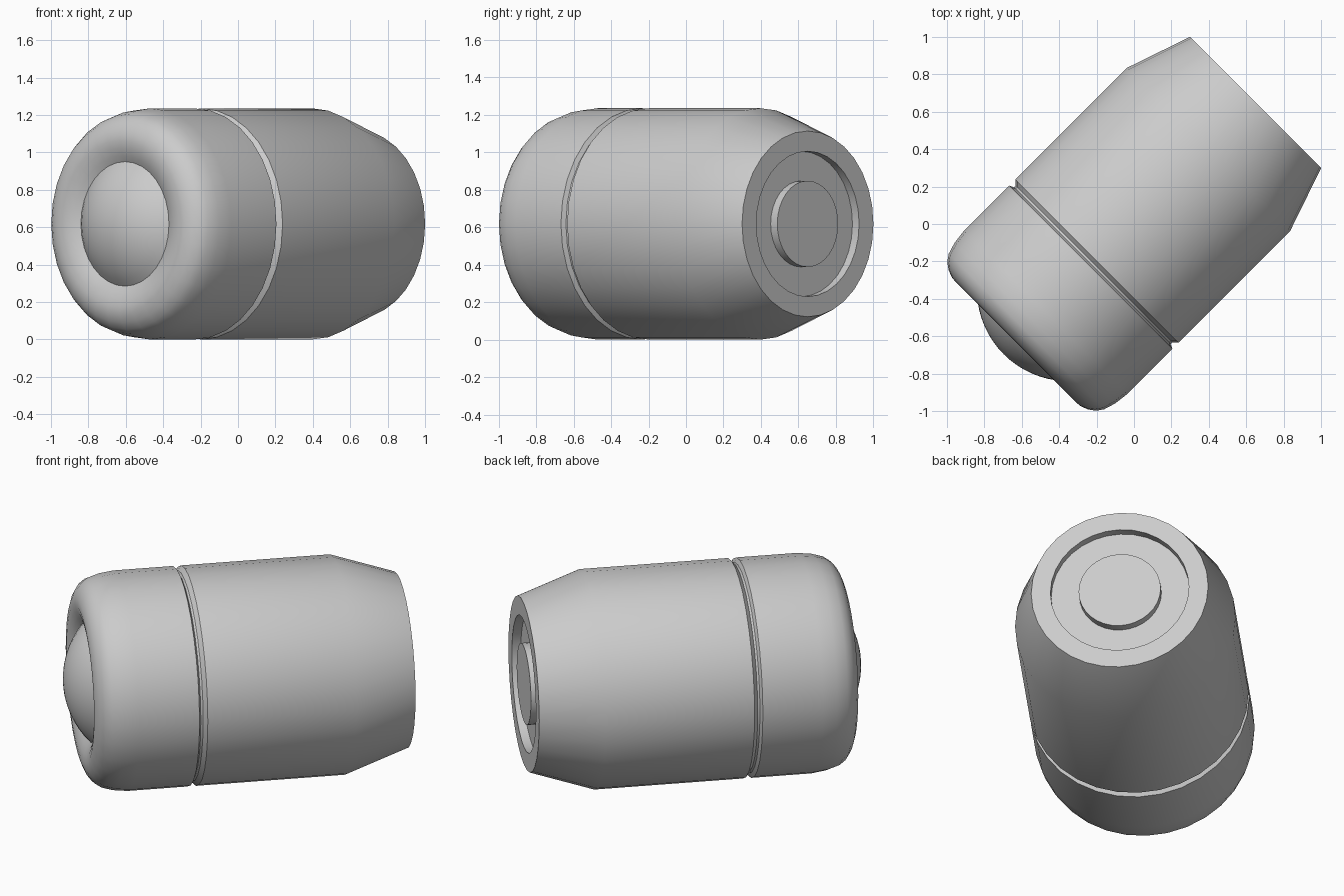
import bpy, bmesh, math
from mathutils import Vector

if "Cube" in bpy.data.objects:
    bpy.data.objects.remove(bpy.data.objects["Cube"])

SIDES = 32
RADIUS = 0.6175
AXIS = Vector((1, 1, 0)).normalized()      # barrel points from front-left to back-right
SIDE = Vector((1, -1, 0)).normalized()
UP = Vector((0, 0, 1))
CENTRE = Vector((0, 0, RADIUS))


def lathe(name, profile, angle=30):
    """Turn (distance along axis, radius) points around the barrel axis."""
    bm = bmesh.new()
    rings = []
    for t, r in profile:
        base = CENTRE + AXIS * t
        if r == 0:
            rings.append([bm.verts.new(base)] * SIDES)
            continue
        ring = []
        for i in range(SIDES):
            a = 2 * math.pi * i / SIDES
            ring.append(bm.verts.new(base + (SIDE * math.cos(a) + UP * math.sin(a)) * r))
        rings.append(ring)
    for a, b in zip(rings, rings[1:]):
        for i in range(SIDES):
            j = (i + 1) % SIDES
            corners = list(dict.fromkeys((a[i], a[j], b[j], b[i])))
            bm.faces.new(corners)
    bmesh.ops.recalc_face_normals(bm, faces=bm.faces)
    # make sure the outside faces away from the axis
    widest = max(bm.faces, key=lambda f: f.calc_area())
    c = widest.calc_center_median() - CENTRE
    outward = c - AXIS * c.dot(AXIS) if abs(widest.normal.dot(AXIS)) < 0.7 else AXIS * c.dot(AXIS)
    if widest.normal.dot(outward) < 0:
        bmesh.ops.reverse_faces(bm, faces=bm.faces)
    mesh = bpy.data.meshes.new(name)
    bm.to_mesh(mesh)
    bm.free()
    obj = bpy.data.objects.new(name, mesh)
    bpy.context.collection.objects.link(obj)
    bpy.ops.object.select_all(action='DESELECT')
    obj.select_set(True)
    bpy.context.view_layer.objects.active = obj
    bpy.ops.object.shade_smooth_by_angle(angle=math.radians(angle))
    return obj


# Main barrel with tapered back, ring-shaped recess and raised centre disc
lathe("barrel_body", [
    (-0.315, 0.592), (-0.302, 0.592), (-0.28, RADIUS), (0.562, RADIUS),
    (0.919, 0.496), (0.919, 0.388), (0.869, 0.388),
    (0.869, 0.23), (0.919, 0.23), (0.919, 0)])

# Rounded front cap, with a dished face around the dome
lathe("front_cap", [
    (-0.315, 0.592), (-0.327, RADIUS), (-0.668, RADIUS), (-0.75, 0.607),
    (-0.813, 0.588), (-0.849, 0.563), (-0.875, 0.527), (-0.891, 0.485),
    (-0.894, 0.445), (-0.887, 0.405), (-0.873, 0.365), (-0.855, 0.333)])

# Domed front button: slightly full spherical cap
dome_r, dome_h, steps = 0.333, 0.13, 8
ball = (dome_r ** 2 + dome_h ** 2) / (2 * dome_h)
half = math.asin(dome_r / ball)
dome = []
for k in range(steps + 1):
    a = half * (1 - k / steps)
    r = ball * math.sin(a) if k < steps else 0
    dome.append((-0.855 - (ball * math.cos(a) - ball + dome_h), r))
lathe("front_dome", dome)
